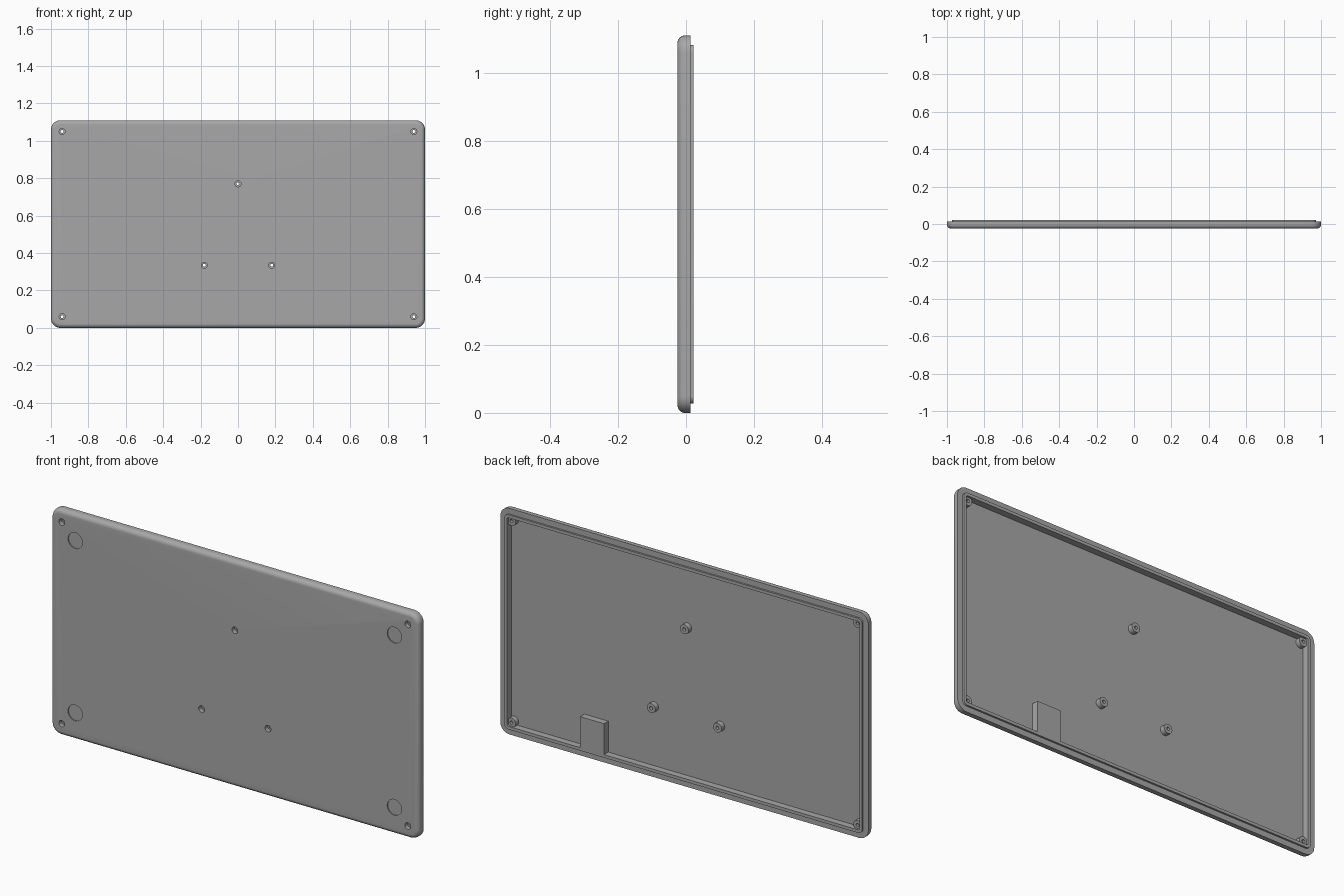
import bpy, bmesh, math
from mathutils import Vector, Matrix

cube = bpy.data.objects.get("Cube")
if cube:
    bpy.data.objects.remove(cube, do_unlink=True)

W, H = 1.0, 0.555            # half width, half height
FRONT, FLOOR, RIM, LIP = -0.025, -0.011, 0.013, 0.022
FILLET, CORNER = 0.022, 0.05

grey = bpy.data.materials.new("mid grey plastic")
grey.use_nodes = True
colour = (0.39, 0.39, 0.39, 1)
grey.diffuse_color = colour
grey.node_tree.nodes["Principled BSDF"].inputs["Base Color"].default_value = colour


def finish(name, bm):
    bmesh.ops.recalc_face_normals(bm, faces=bm.faces[:])
    mesh = bpy.data.meshes.new(name)
    bm.to_mesh(mesh)
    bm.free()
    mesh.materials.append(grey)
    ob = bpy.data.objects.new(name, mesh)
    bpy.context.collection.objects.link(ob)
    return ob


def cylinder(name, x, z, r, y0, y1):
    bm = bmesh.new()
    place = Matrix.Translation((x, (y0 + y1) / 2, z)) @ Matrix.Rotation(math.pi / 2, 4, 'X')
    bmesh.ops.create_cone(bm, cap_ends=True, segments=32, radius1=r, radius2=r,
                          depth=y1 - y0, matrix=place)
    return finish(name, bm)


def combine(target, tool, operation):
    mod = target.modifiers.new("combine", 'BOOLEAN')
    mod.operation, mod.object, mod.solver = operation, tool, 'EXACT'
    bpy.context.view_layer.objects.active = target
    bpy.ops.object.modifier_apply(modifier=mod.name)
    bpy.data.objects.remove(tool, do_unlink=True)


def rounded_loop(bm, inset, y, steps=8):
    # rounded rectangle in the upright plane
    r = max(CORNER - inset, 0.005)
    verts = []
    for q, (sx, sz) in enumerate([(1, 1), (-1, 1), (-1, -1), (1, -1)]):
        for i in range(steps + 1):
            a = (q + i / steps) * math.pi / 2
            verts.append(bm.verts.new((sx * (W - inset - r) + r * math.cos(a), y,
                                       H + sz * (H - inset - r) + r * math.sin(a))))
    return verts


# Tray: filleted front, stepped rim, raised lip and sunken floor
profile = []
for i in range(9):
    a = i / 8 * math.pi / 2
    profile.append((FILLET * (1 - math.sin(a)), FRONT + FILLET * (1 - math.cos(a))))
profile += [(0, RIM), (0.028, RIM), (0.028, LIP), (0.043, LIP), (0.043, FLOOR)]
bm = bmesh.new()
loops = [rounded_loop(bm, *p) for p in profile]
for a, b in zip(loops, loops[1:]):
    for i in range(len(a)):
        j = (i + 1) % len(a)
        bm.faces.new((a[i], a[j], b[j], b[i]))
bm.faces.new(loops[0])
bm.faces.new(loops[-1])
tray = finish("back_cover", bm)

# Connector block against the lower lip
bm = bmesh.new()
size = Vector((0.13, LIP - FLOOR + 0.004, 0.16))
centre = Vector((0.495, (LIP + FLOOR - 0.004) / 2, 0.115))
bmesh.ops.create_cube(bm, size=1, matrix=Matrix.Translation(centre) @ Matrix.Diagonal(size.to_4d()))
combine(tray, finish("connector_block", bm), 'UNION')

# Screw bosses with counterbored through holes
corners = [(sx * 0.94, H + sz * 0.495) for sx in (-1, 1) for sz in (-1, 1)]
centres = [(0, 0.77), (-0.18, 0.335), (0.18, 0.335)]
for x, z in corners + centres:
    top = 0.012 if (x, z) in corners else 0.014
    combine(tray, cylinder("boss", x, z, 0.023, FLOOR - 0.004, top), 'UNION')
for x, z in corners + centres:
    combine(tray, cylinder("counterbore", x, z, 0.016, FRONT - 0.01, -0.004), 'DIFFERENCE')
    combine(tray, cylinder("screw_hole", x, z, 0.008, FRONT - 0.01, LIP + 0.01), 'DIFFERENCE')

# Shallow round foot recesses on the front
for sx in (-1, 1):
    for sz in (-1, 1):
        combine(tray, cylinder("foot_recess", sx * 0.867, H + sz * 0.423, 0.039,
                               FRONT - 0.01, FRONT + 0.005), 'DIFFERENCE')

bpy.ops.object.select_all(action='DESELECT')
tray.select_set(True)
bpy.context.view_layer.objects.active = tray
bpy.ops.object.shade_smooth_by_angle(angle=math.radians(30))
